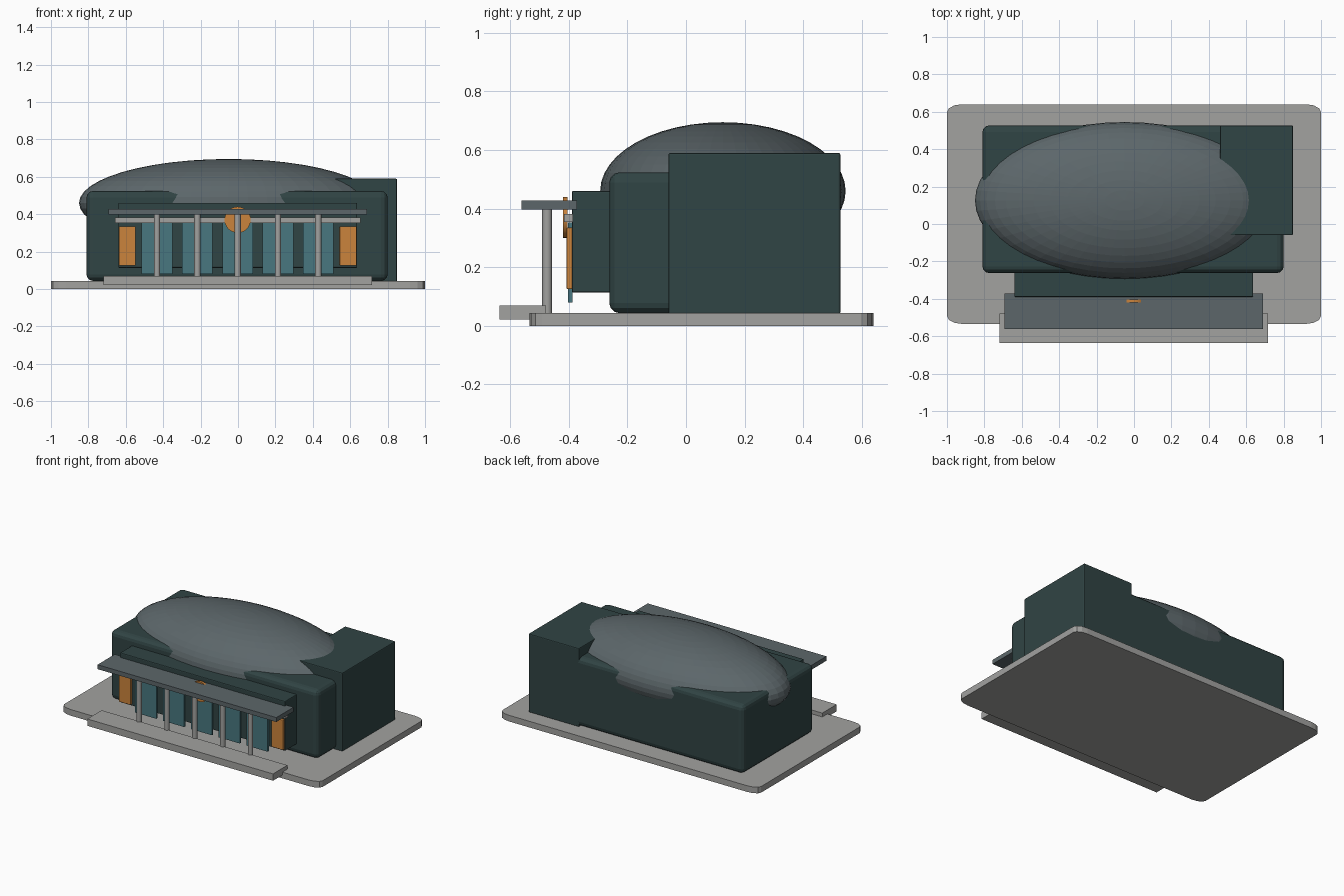
import bpy, bmesh, math

if "Cube" in bpy.data.objects:
    bpy.data.objects.remove(bpy.data.objects["Cube"])


def material(name, rgb):
    m = bpy.data.materials.new(name)
    m.diffuse_color = (*rgb, 1)
    m.use_nodes = True
    m.node_tree.nodes["Principled BSDF"].inputs["Base Color"].default_value = m.diffuse_color
    return m


GREEN = material("dark green wall", (0.030, 0.058, 0.058))
SLATE = material("slate roof", (0.107, 0.134, 0.144))
STONE = material("pale stone", (0.36, 0.36, 0.35))
GLASS = material("teal glass", (0.065, 0.185, 0.215))
ORANGE = material("orange accent", (0.60, 0.23, 0.045))


def finish(name, bm, mat):
    me = bpy.data.meshes.new(name)
    bmesh.ops.recalc_face_normals(bm, faces=bm.faces)
    bm.to_mesh(me)
    bm.free()
    me.materials.append(mat)
    ob = bpy.data.objects.new(name, me)
    bpy.context.collection.objects.link(ob)
    return ob


def box(name, mat, x, y, z, bevel=0.0, segments=2):
    """Box between (min, max) pairs, with optional rounded edges."""
    bm = bmesh.new()
    bmesh.ops.create_cube(bm, size=1)
    for v in bm.verts:
        v.co = [r[0] if c < 0 else r[1] for c, r in zip(v.co, (x, y, z))]
    ob = finish(name, bm, mat)
    if bevel:
        mod = ob.modifiers.new("rounded edges", 'BEVEL')
        mod.width = bevel
        mod.segments = segments
    return ob


def cylinder(name, mat, centre, radius, depth, sides, along_y=False):
    bm = bmesh.new()
    bmesh.ops.create_cone(bm, cap_ends=True, segments=sides,
                          radius1=radius, radius2=radius, depth=depth)
    ob = finish(name, bm, mat)
    ob.location = centre
    if along_y:
        ob.rotation_euler.x = math.pi / 2
    for p in ob.data.polygons:
        p.use_smooth = len(p.vertices) == 4
    return ob


# Ground slab with rounded corners: one elliptical arc per corner
bm = bmesh.new()
outline = []
for quarter, (sx, sy) in enumerate([(1, 1), (-1, 1), (-1, -1), (1, -1)]):
    for step in range(4):
        a = math.pi / 2 * (quarter + step / 3)
        outline.append(bm.verts.new((sx * 0.92 + 0.08 * math.cos(a),
                                     0.053 + sy * 0.545 + 0.042 * math.sin(a), 0)))
bottom = bm.faces.new(outline)
top = bmesh.ops.extrude_face_region(bm, geom=[bottom])["geom"]
bmesh.ops.translate(bm, vec=(0, 0, 0.043),
                    verts=[g for g in top if isinstance(g, bmesh.types.BMVert)])
finish("ground_slab", bm, STONE)

# Main volumes
box("main_hall", GREEN, (-0.81, 0.80), (-0.262, 0.527), (0.043, 0.524), 0.035, 3)
box("side_block", GREEN, (0.46, 0.85), (-0.06, 0.527), (0.04, 0.59), 0.006)
box("front_bay", GREEN, (-0.64, 0.637), (-0.39, -0.2), (0.113, 0.461), 0.006)

# Domed roof: a flattened ellipsoid sunk into the hall
bm = bmesh.new()
bmesh.ops.create_uvsphere(bm, u_segments=48, v_segments=24, radius=1)
bmesh.ops.scale(bm, vec=(0.80, 0.419, 0.235), verts=bm.verts)
dome = finish("dome_roof", bm, SLATE)
dome.location = (-0.05, 0.126, 0.46)

# Entrance: step, canopy and lintel rail
box("entrance_step", STONE, (-0.72, 0.717), (-0.637, -0.478), (0.022, 0.07))
box("canopy", SLATE, (-0.693, 0.69), (-0.562, -0.372), (0.397, 0.428))
box("lintel_rail", STONE, (-0.657, 0.655), (-0.417, -0.385), (0.354, 0.381))

# Columns with a glass panel behind each
for i in range(-2, 3):
    x = i * 0.2155 - 0.002
    cylinder(f"column_{i + 3}", STONE, (x, -0.474, 0.22), 0.017, 0.36, 16)
    box(f"glass_panel_{i + 3}", GLASS, (x - 0.082, x + 0.082),
        (-0.402, -0.388), (0.08, 0.352))

# Orange end panels and round emblem disc
for side, x in (("left", -0.592), ("right", 0.589)):
    box(f"{side}_end_panel", ORANGE, (x - 0.045, x + 0.045),
        (-0.408, -0.386), (0.125, 0.335), 0.004)
cylinder("round_emblem", ORANGE, (-0.002, -0.412, 0.37), 0.07, 0.016, 32, True)
